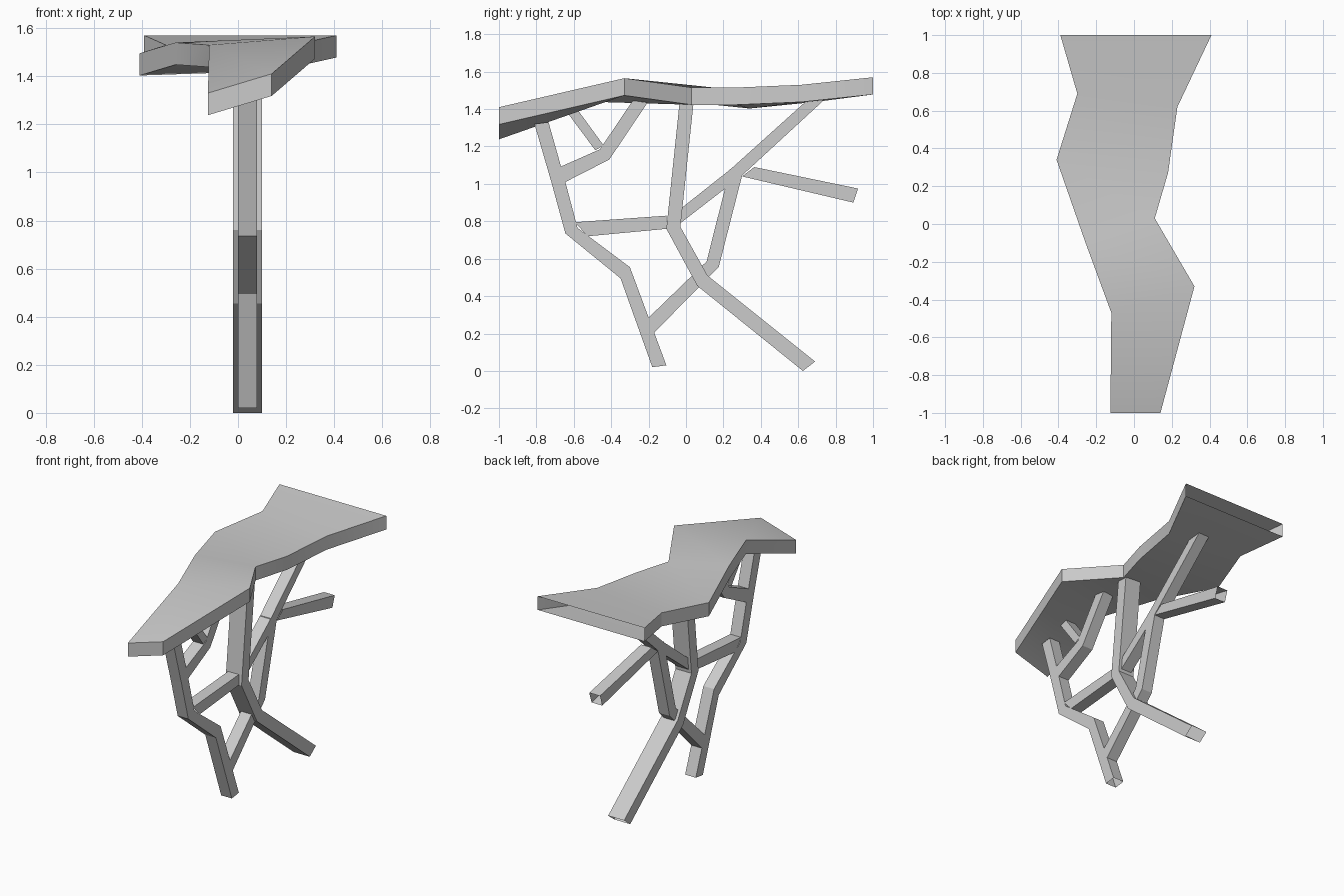
import bpy, bmesh

if "Cube" in bpy.data.objects:
    bpy.data.objects.remove(bpy.data.objects["Cube"])


def make_object(name, bm, smooth=False):
    bmesh.ops.recalc_face_normals(bm, faces=bm.faces)
    mesh = bpy.data.meshes.new(name)
    bm.to_mesh(mesh)
    bm.free()
    ob = bpy.data.objects.new(name, mesh)
    bpy.context.collection.objects.link(ob)
    if smooth:
        bpy.context.view_layer.objects.active = ob
        ob.select_set(True)
        bpy.ops.object.shade_smooth_by_angle(angle=0.5)
        ob.select_set(False)
    return ob


def loft(rings, cap_last=False):
    """Skin four-sided rings into a tube, ends open unless capped."""
    bm = bmesh.new()
    vs = [[bm.verts.new(p) for p in r] for r in rings]
    for a, b in zip(vs, vs[1:]):
        for i in range(4):
            j = (i + 1) % 4
            bm.faces.new((a[i], a[j], b[j], b[i]))
    if cap_last:
        bm.faces.new(vs[-1])
    return bm


def beam(name, edge_a, edge_b, width=0.08, mid=0.04):
    """Square beam from its two (y, z) side-view outlines."""
    x0, x1 = mid - width / 2, mid + width / 2
    rings = [[(x0, *a), (x1, *a), (x1, *b), (x0, *b)]
             for a, b in zip(edge_a, edge_b)]
    make_object(name, loft(rings))


# Tabletop: left and right outline points from back to front
left = [(-.39, 1, 1.57), (-.30, .69, 1.53), (-.41, .34, 1.495),
        (-.26, -.09, 1.54), (-.12, -.47, 1.53), (-.125, -1, 1.33)]
right = [(.41, 1, 1.57), (.23, .62, 1.53), (.18, .27, 1.515),
         (.11, .03, 1.515), (.32, -.33, 1.565), (.14, -1, 1.41)]
T = 0.092
rings = [[l, r, (r[0], r[1], r[2] - T), (l[0], l[1], l[2] - T)]
         for l, r in zip(left, right)]
make_object("tabletop", loft(rings, cap_last=True), smooth=True)

# Main legs
beam("front_leg",
     [(-.81, 1.32), (-.72, 1.01), (-.645, .735), (-.35, .495), (-.18, .02)],
     [(-.735, 1.33), (-.645, 1.01), (-.58, .765), (-.30, .555), (-.105, .03)])
beam("middle_leg",
     [(-.035, 1.43), (-.105, .76), (.06, .455), (.625, 0)],
     [(.04, 1.43), (-.03, .77), (.115, .51), (.69, .05)], width=0.12)

# Connecting struts
beam("lower_brace",
     [(-.205, .28), (.11, .585), (.235, 1.08)],
     [(-.17, .205), (.175, .555), (.30, 1.045)])
beam("diagonal_brace",
     [(-.025, .87), (.24, 1.08), (.64, 1.44)],
     [(-.03, .79), (.30, 1.045), (.74, 1.45)])
beam("cross_brace",
     [(-.595, .795), (-.105, .83)],
     [(-.525, .72), (-.10, .76)])

# Side branches
beam("back_branch",
     [(.365, 1.09), (.92, .975)],
     [(.30, 1.04), (.895, .90)])
beam("upper_branch",
     [(-.675, 1.09), (-.46, 1.185), (-.285, 1.445)],
     [(-.645, 1.01), (-.41, 1.13), (-.205, 1.435)])
beam("stub_branch",
     [(-.63, 1.375), (-.485, 1.18)],
     [(-.575, 1.39), (-.44, 1.205)])
